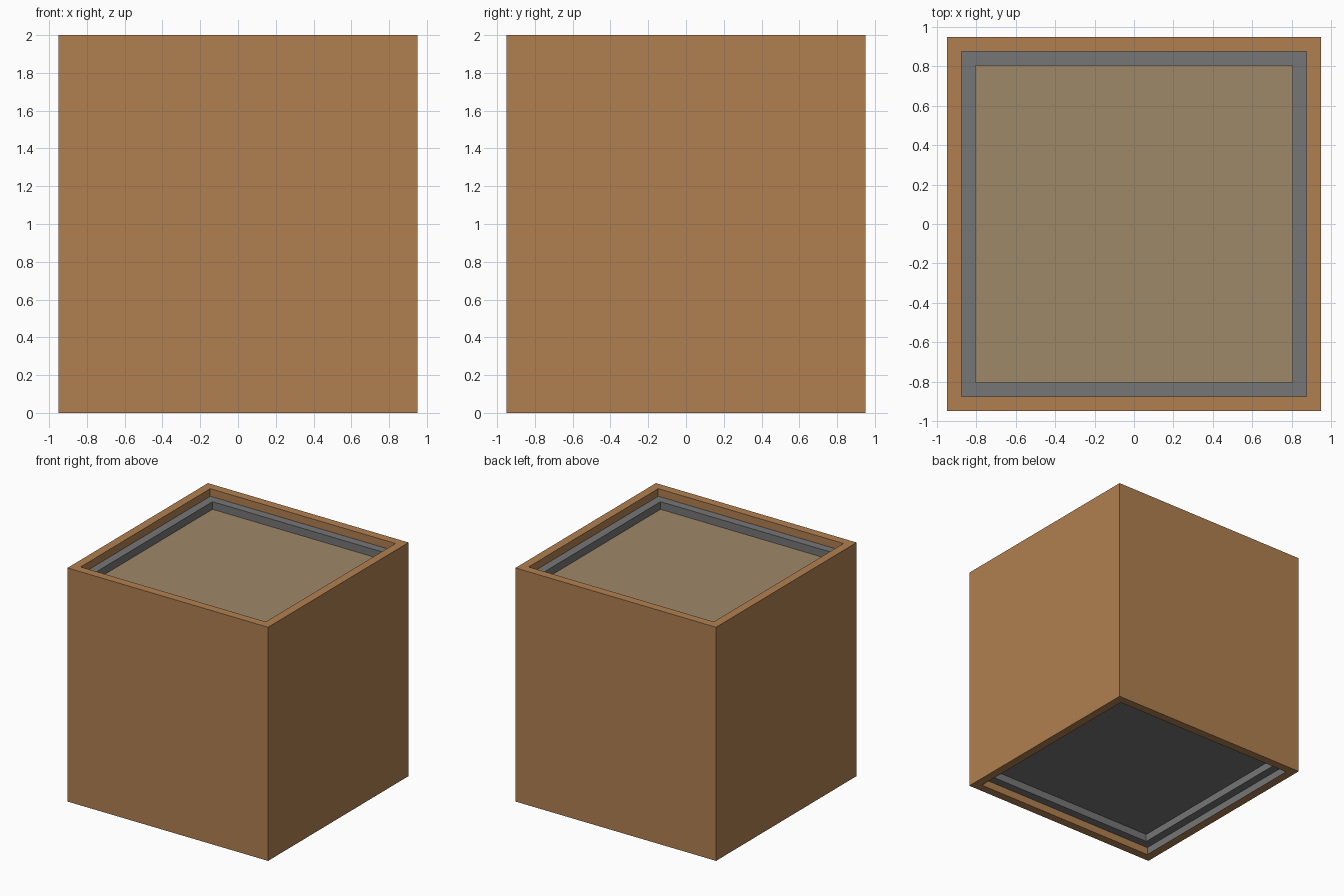
import bpy, bmesh

if "Cube" in bpy.data.objects:
    bpy.data.objects.remove(bpy.data.objects["Cube"])


def material(name, rgb):
    m = bpy.data.materials.new(name)
    m.diffuse_color = (*rgb, 1.0)
    m.use_nodes = True
    m.node_tree.nodes["Principled BSDF"].inputs["Base Color"].default_value = m.diffuse_color
    return m


wood = material("warm wood", (0.434, 0.216, 0.080))
metal = material("grey metal", (0.181, 0.181, 0.181))
soil = material("sandy soil", (0.342, 0.250, 0.138))


def finish(name, bm, *mats):
    bmesh.ops.recalc_face_normals(bm, faces=bm.faces)
    me = bpy.data.meshes.new(name)
    bm.to_mesh(me)
    bm.free()
    for m in mats:
        me.materials.append(m)
    ob = bpy.data.objects.new(name, me)
    bpy.context.collection.objects.link(ob)
    return ob


def square_tube(name, profile, *mats):
    """Sweep a closed (half width, z) profile around a square."""
    bm = bmesh.new()
    rings = [[bm.verts.new((sx * r, sy * r, z))
              for sx, sy in ((1, 1), (-1, 1), (-1, -1), (1, -1))]
             for r, z in profile]
    n = len(rings)
    for i in range(n):
        a, b = rings[i], rings[(i + 1) % n]
        for k in range(4):
            j = (k + 1) % 4
            bm.faces.new((a[k], a[j], b[j], b[k]))
    return finish(name, bm, *mats)


def plate(name, half, z0, z1, mat):
    bm = bmesh.new()
    bmesh.ops.create_cube(bm, size=1)
    for v in bm.verts:
        v.co = (v.co.x * 2 * half, v.co.y * 2 * half,
                z0 if v.co.z < 0 else z1)
    return finish(name, bm, mat)


OUT, MID, INN = 0.95, 0.877, 0.805
LIP, DEEP = 0.065, 0.13

# Outer wooden casing, open at both ends
casing = square_tube("wooden_casing",
                     [(OUT, 0), (OUT, 2), (MID, 2), (MID, 2 - LIP),
                      (MID, LIP), (MID, 0)], wood, metal)
# Lower inside lip is bare metal on the two side walls
for p in casing.data.polygons:
    if p.center.z < LIP and abs(p.normal.x) > 0.9 and abs(p.center.x) < 0.9:
        p.material_index = 1

# Metal liner, set back from both ends
square_tube("metal_liner", [(MID, LIP), (MID, 2 - LIP),
                            (INN, 2 - LIP), (INN, LIP)], metal)

# Filling and floor
plate("soil_fill", INN, 1.75, 2 - DEEP, soil)
plate("metal_floor", INN, DEEP, 0.2, metal)
